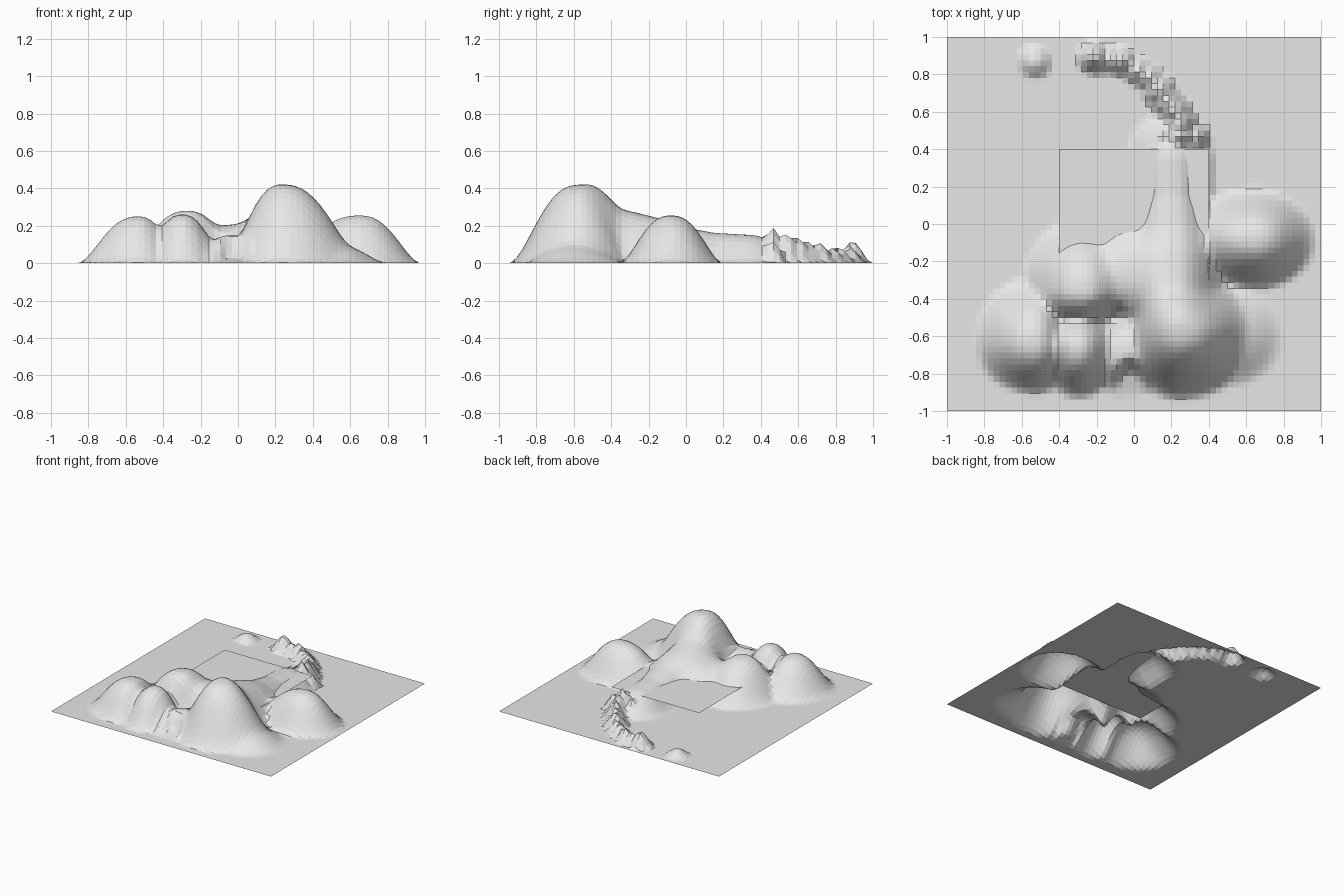
import bpy, bmesh

# rounded hills: x, y, height, reach to -x, +x, -y, +y
HILLS = [
    (0.24, -0.57, 0.418, 0.32, 0.44, 0.38, 0.33),    # main peak
    (0.50, -0.60, 0.10, 0.30, 0.30, 0.28, 0.30),     # its foothill
    (0.65, -0.08, 0.255, 0.42, 0.33, 0.28, 0.28),    # right hill
    (-0.53, -0.64, 0.25, 0.33, 0.23, 0.28, 0.37),    # left hill
    (-0.30, -0.66, 0.26, 0.22, 0.24, 0.28, 0.24),    # left front hill
    (-0.27, -0.36, 0.28, 0.34, 0.28, 0.24, 0.41),    # left back hill
    (-0.03, -0.70, 0.15, 0.25, 0.25, 0.23, 0.30),    # front link
    (-0.02, -0.28, 0.205, 0.36, 0.36, 0.32, 0.45),   # middle rise
    (-0.53, 0.87, 0.05, 0.10, 0.10, 0.10, 0.10),     # lone mound
]
# jagged chain of little peaks: x, y, height, radius
CRAGS = [
    (0.16, 0.455, 0.14, 0.08), (0.25, 0.465, 0.19, 0.10), (0.33, 0.46, 0.13, 0.08),
    (0.25, 0.54, 0.16, 0.09), (0.22, 0.60, 0.14, 0.09), (0.18, 0.65, 0.12, 0.09),
    (0.14, 0.71, 0.12, 0.09), (0.08, 0.78, 0.09, 0.08), (0.02, 0.82, 0.09, 0.08),
    (-0.06, 0.87, 0.10, 0.08), (-0.13, 0.88, 0.08, 0.08), (-0.21, 0.89, 0.125, 0.09),
]
# crest line of the spine running back from the main peak: y, height, half width
SPINE = [(-0.40, 0.30, 0.32), (-0.15, 0.24, 0.32), (0.0, 0.19, 0.28),
         (0.15, 0.162, 0.24), (0.32, 0.152, 0.25)]


def fall(t):
    return (1 - t ** 2.5) ** 2 if t < 1 else 0.0


def bump(x, y, cx, cy, h, xm, xp, ym, yp):
    dx, dy = x - cx, y - cy
    u = dx / (xp if dx > 0 else xm)
    v = dy / (yp if dy > 0 else ym)
    return h * fall((u * u + v * v) ** 0.5)


def spine(x, y):
    yc = min(max(y, SPINE[0][0]), SPINE[-1][0])
    for (y0, h0, w0), (y1, h1, w1) in zip(SPINE, SPINE[1:]):
        if yc <= y1:
            k = (yc - y0) / (y1 - y0)
            h, w = h0 + k * (h1 - h0), w0 + k * (w1 - w0)
            break
    u, v = (x - 0.2) / w, (y - yc) / 0.3
    return h * fall((u * u + v * v) ** 0.5)


def height(x, y):
    parts = [bump(x, y, *hill) for hill in HILLS] + [spine(x, y)]
    z = sum(p ** 4 for p in parts) ** 0.25
    # gully notch in the front and hollow between the hills
    z -= min(z * 0.75, bump(x, y, -0.02, -0.84, 0.10, 0.10, 0.09, 0.10, 0.14))
    z -= bump(x, y, -0.14, -0.49, 0.05, 0.13, 0.13, 0.09, 0.09)
    crag = max(h * max(0, 1 - (((x - cx) ** 2 + (y - cy) ** 2) ** 0.5 / r) ** 1.3)
               for cx, cy, h, r in CRAGS)
    return max(z, crag, 0.0)


def grid(name, n, half, z, mat):
    mesh = bpy.data.meshes.new(name)
    bm = bmesh.new()
    bmesh.ops.create_grid(bm, x_segments=n, y_segments=n, size=half)
    for v in bm.verts:
        v.co.z = z(v.co.x, v.co.y)
    bm.to_mesh(mesh)
    bm.free()
    mesh.materials.append(mat)
    obj = bpy.data.objects.new(name, mesh)
    bpy.context.collection.objects.link(obj)
    return obj


grey = bpy.data.materials.new("light grey")
grey.diffuse_color = (0.8, 0.8, 0.8, 1)

# landscape sheet and the flat water sheet cutting through it
grid("terrain", 64, 1.0, height, grey)
grid("water", 1, 0.4, lambda x, y: 0.132, grey)
